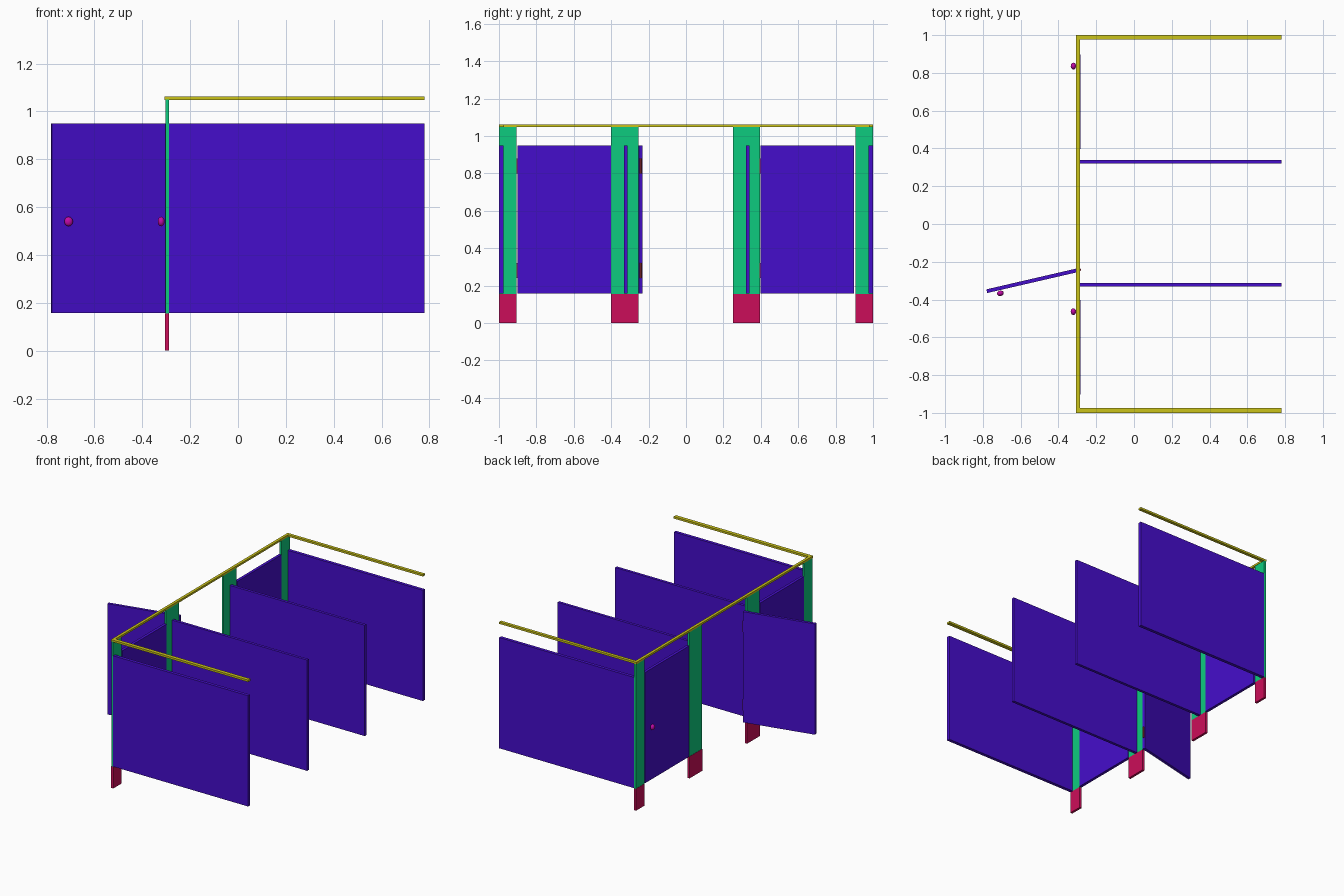
import bpy, math
from mathutils import Matrix, Vector

if "Cube" in bpy.data.objects:
    bpy.data.objects.remove(bpy.data.objects["Cube"])


def material(name, rgb):
    m = bpy.data.materials.new(name)
    m.diffuse_color = (*rgb, 1)
    m.use_nodes = True
    m.node_tree.nodes["Principled BSDF"].inputs["Base Color"].default_value = m.diffuse_color
    return m


PURPLE = material("panel_purple", (0.06, 0.004, 0.6))
GREEN = material("pilaster_green", (0.004, 0.6, 0.21))
RED = material("shoe_red", (0.6, 0.004, 0.1))
YELLOW = material("rail_yellow", (0.6, 0.55, 0.01))
MAGENTA = material("knob_magenta", (0.55, 0.003, 0.4))
MAROON = material("hinge_maroon", (0.25, 0.02, 0.03))


def box(name, x, y, z, mat, frame=Matrix()):
    """Box from (min, max) ranges, placed in an optional local frame."""
    bpy.ops.mesh.primitive_cube_add(size=1)
    o = bpy.context.object
    o.name = name
    o.data.materials.append(mat)
    centre = Vector([(a + b) / 2 for a, b in (x, y, z)])
    size = [b - a for a, b in (x, y, z)]
    o.matrix_world = frame @ Matrix.Translation(centre) @ Matrix.Diagonal((*size, 1))
    return o


def door(name, x, y, length, angle):
    """Door running along local +y from its hinge, outer face on local -x."""
    frame = Matrix.Translation((x, y, 0)) @ Matrix.Rotation(math.radians(angle), 4, 'Z')
    box(name, (-0.01, 0.01), (0, length), (0.157, 0.95), PURPLE, frame)
    # round knob, flattened against the outer face
    bpy.ops.mesh.primitive_uv_sphere_add(segments=24, ring_count=12, radius=1)
    knob = bpy.context.object
    knob.name = name + "_knob"
    knob.data.materials.append(MAGENTA)
    knob.matrix_world = (frame @ Matrix.Translation((-0.027, 0.438, 0.54))
                         @ Matrix.Diagonal((0.014, 0.018, 0.02, 1)))
    bpy.ops.object.shade_smooth()
    # hinge barrels on the hinge edge
    for z in (0.28, 0.84):
        bpy.ops.mesh.primitive_cylinder_add(vertices=16, radius=0.006, depth=0.08)
        h = bpy.context.object
        h.name = name + "_hinge"
        h.data.materials.append(MAROON)
        h.matrix_world = frame @ Matrix.Translation((0, -0.001, z))
        bpy.ops.object.shade_smooth_by_angle()


# pilasters with floor shoes
for i, y in enumerate([(-1, -0.905), (-0.40, -0.255), (0.25, 0.395), (0.905, 1)]):
    box(f"pilaster_{i}", (-0.303, -0.289), y, (0.155, 1.05), GREEN)
    box(f"shoe_{i}", (-0.305, -0.288), y, (0, 0.156), RED)

# side walls and stall dividers
for i, y in enumerate([(-1, -0.977), (-0.332, -0.312), (0.32, 0.34), (0.977, 1)]):
    box(f"divider_panel_{i}", (-0.289, 0.78), y, (0.157, 0.95), PURPLE)

# head rails
box("front_head_rail", (-0.307, -0.287), (-1, 1), (1.048, 1.062), YELLOW)
box("left_head_rail", (-0.287, 0.78), (-1, -0.974), (1.048, 1.062), YELLOW)
box("right_head_rail", (-0.287, 0.78), (0.978, 1), (1.048, 1.062), YELLOW)

# two closed doors, and the middle one swung outward
door("closed_door_a", -0.294, -0.902, 0.5, 0)
door("closed_door_b", -0.294, 0.398, 0.5, 0)
door("open_door", -0.287, -0.242, 0.505, 103)
